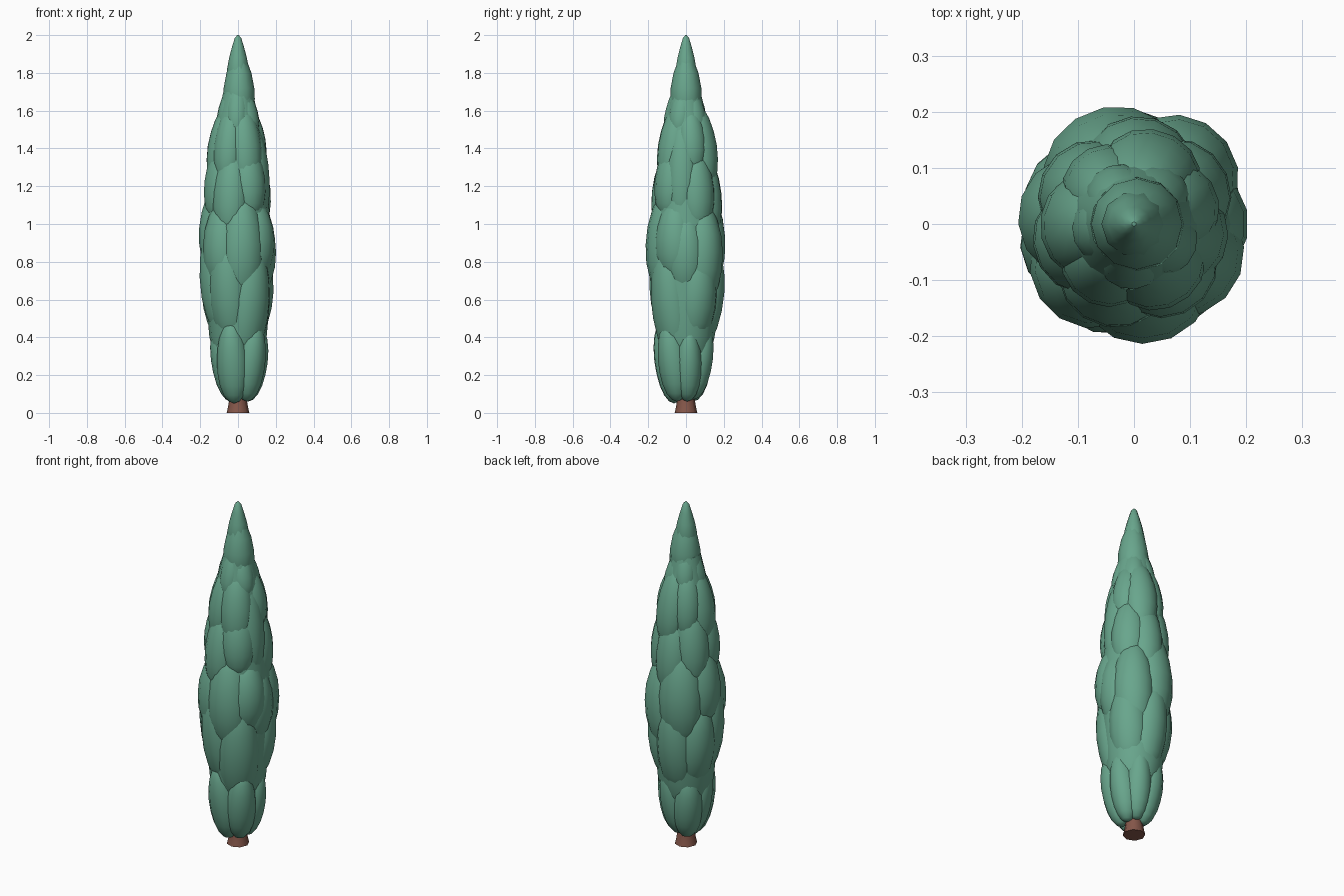
import bpy, bmesh, math

if "Cube" in bpy.data.objects:
    bpy.data.objects.remove(bpy.data.objects["Cube"])

def material(name, col):
    m = bpy.data.materials.new(name)
    m.diffuse_color = (*col, 1)
    m.use_nodes = True
    m.node_tree.nodes["Principled BSDF"].inputs["Base Color"].default_value = m.diffuse_color
    return m

GREEN = material("foliage green", (0.14, 0.38, 0.265))
BROWN = material("bark brown", (0.235, 0.095, 0.068))

# outline of the whole crown: (height, radius)
ENVELOPE = [(0.05, 0.14), (0.2, 0.155), (0.4, 0.18), (0.6, 0.202), (0.8, 0.213),
            (0.95, 0.21), (1.2, 0.185), (1.4, 0.16), (1.55, 0.133), (1.7, 0.092),
            (1.8, 0.066), (1.9, 0.038), (2.0, 0.006)]

def env(z):
    if z <= ENVELOPE[0][0]:
        return ENVELOPE[0][1]
    for (z0, r0), (z1, r1) in zip(ENVELOPE, ENVELOPE[1:]):
        if z <= z1:
            return r0 + (r1 - r0) * (z - z0) / (z1 - z0)
    return 0

def finish(bm, name, mat, angle=50):
    me = bpy.data.meshes.new(name)
    bmesh.ops.recalc_face_normals(bm, faces=bm.faces)
    bm.to_mesh(me)
    bm.free()
    me.materials.append(mat)
    ob = bpy.data.objects.new(name, me)
    bpy.context.collection.objects.link(ob)
    bpy.context.view_layer.objects.active = ob
    ob.select_set(True)
    bpy.ops.object.shade_smooth_by_angle(angle=math.radians(angle))
    ob.select_set(False)
    return ob

def lathe(name, profile, sides, mat, angle=50, cx=0, cy=0):
    bm = bmesh.new()
    rings = [[bm.verts.new((cx + r * math.cos(2 * math.pi * i / sides),
                            cy + r * math.sin(2 * math.pi * i / sides), z))
              for i in range(sides)] for r, z in profile]
    for a, b in zip(rings, rings[1:]):
        for i in range(sides):
            j = (i + 1) % sides
            bm.faces.new((a[i], a[j], b[j], b[i]))
    bm.faces.new(rings[0])
    bm.faces.new(rings[-1])
    return finish(bm, name, mat, angle)

def clump(name, deg, z0, z1, out=0, wide=0.53):
    """Leaf-shaped lobe that bends along the crown outline."""
    zc, h = (z0 + z1) / 2, (z1 - z0) / 2
    depth, width = 0.5 * env(zc), wide * env(zc)
    a = math.radians(deg)
    bm = bmesh.new()
    bmesh.ops.create_uvsphere(bm, u_segments=14, v_segments=10, radius=1)
    for v in bm.verts:
        u, s, t = v.co
        z = zc + h * t
        r = env(z) + out - depth + depth * u
        w = width * s * (1 - 0.12 * t)
        v.co = (r * math.cos(a) - w * math.sin(a), r * math.sin(a) + w * math.cos(a), z)
    return finish(bm, name, GREEN, 60)

# trunk
lathe("trunk", [(0.06, 0), (0.053, 0.03), (0.045, 0.08), (0.035, 0.3)], 8, BROWN, 60)

# inner crown filling the gaps between clumps
lathe("inner_crown", [(0.03, 0.12), (0.1, 0.2)] + [(0.84 * env(z), z) for z in
      (0.4, 0.6, 0.8, 1.0, 1.2, 1.4, 1.55, 1.7)], 16, GREEN)

# clumps from bottom to top: (angle, bottom, top, outward shift, width)
BASE = [(8, 0.06, 0.47, -0.005, 0.45), (66, 0.07, 0.5, -0.015, 0.45),
        (132, 0.06, 0.47, -0.01, 0.5), (192, 0.06, 0.5, -0.02, 0.48),
        (252, 0.05, 0.5, 0.008, 0.52), (314, 0.06, 0.5, 0.01, 0.5)]
LOWER = [(35, 0.36, 0.92), (95, 0.32, 0.95), (155, 0.36, 0.92), (198, 0.38, 1.05, 0, 0.5),
         (243, 0.35, 1.0), (307, 0.26, 0.95, 0, 0.56)]
MIDDLE = [(48, 0.55, 1.15, 0.01), (0, 0.6, 1.1, -0.008), (112, 0.6, 1.25, 0.005, 0.58),
          (173, 0.7, 1.25), (225, 0.62, 1.15, 0.004), (281, 0.58, 1.2, 0.004, 0.56),
          (328, 0.68, 1.15)]
UPPER = [(35, 0.95, 1.43), (85, 0.9, 1.42), (145, 0.96, 1.48), (198, 1.0, 1.45),
         (248, 0.92, 1.42), (306, 1.02, 1.45), (346, 1.0, 1.64, -0.008)]
HIGH = [(72, 1.18, 1.66, 0.01, 0.58), (128, 1.24, 1.67), (182, 1.18, 1.65, 0.004, 0.58),
        (234, 1.2, 1.64), (300, 1.18, 1.66, 0, 0.56), (22, 1.26, 1.64)]
TOP = [(50, 1.45, 1.74, -0.01), (120, 1.48, 1.76, -0.01), (190, 1.48, 1.76, -0.012),
       (265, 1.45, 1.78, -0.01), (330, 1.45, 1.74, -0.01)]
for ring, clumps in (("base", BASE), ("lower", LOWER), ("middle", MIDDLE),
                     ("upper", UPPER), ("high", HIGH), ("top", TOP)):
    for i, c in enumerate(clumps):
        clump(f"{ring}_clump_{i + 1}", *c)

# stacked pointed tufts at the top
lathe("upper_tuft", [(0.03, 1.52), (0.068, 1.58), (0.084, 1.66), (0.081, 1.72),
                     (0.066, 1.80), (0.04, 1.87)], 12, GREEN, 50, 0.005)
lathe("top_tuft", [(0.03, 1.73), (0.054, 1.77), (0.058, 1.82), (0.047, 1.88),
                   (0.031, 1.94), (0.017, 1.985), (0.004, 2.0)], 10, GREEN)
